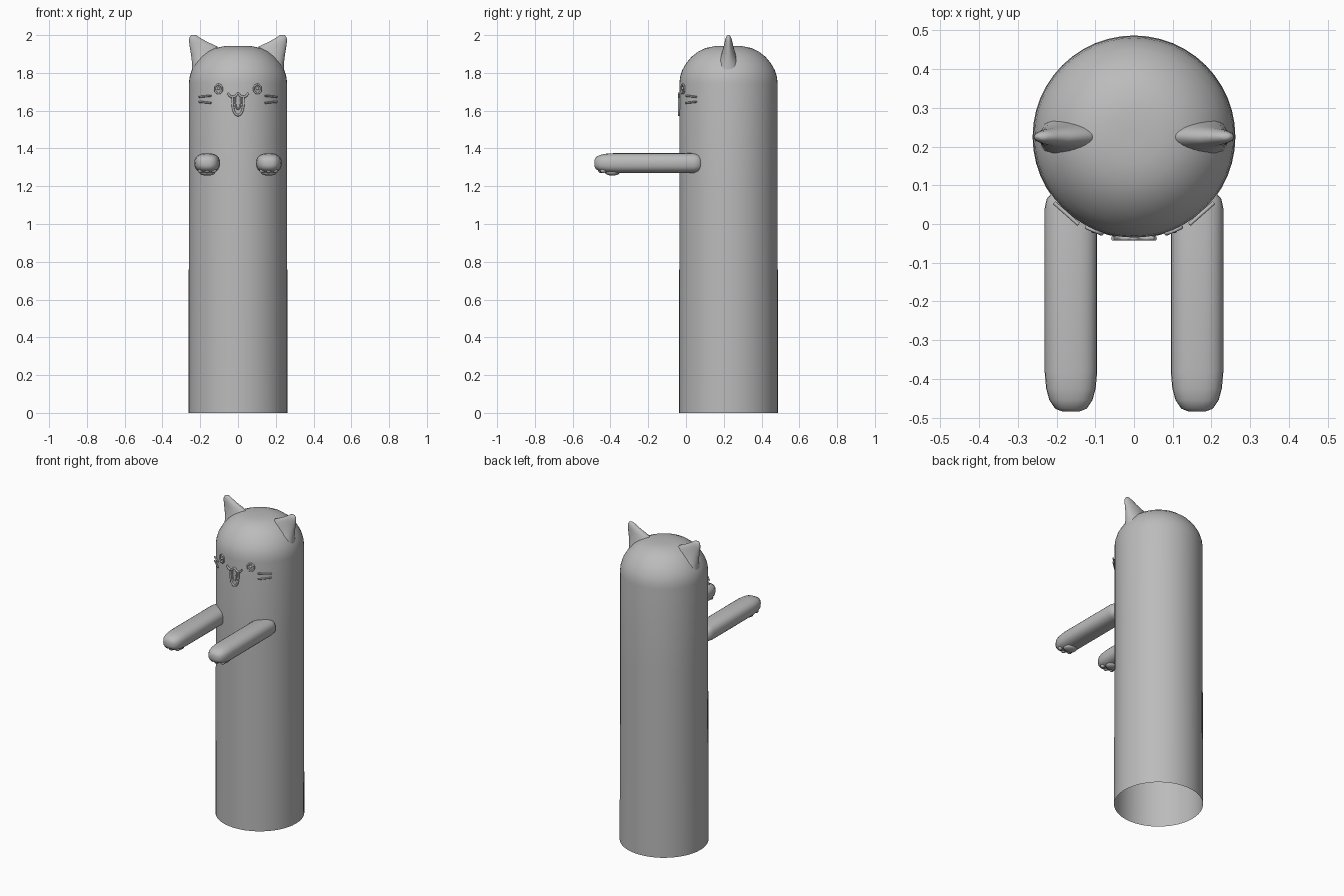
import bpy, bmesh
from math import sin, cos, pi, copysign, radians, sqrt
from mathutils import Vector, Matrix

cube = bpy.data.objects.get("Cube")
if cube:
    bpy.data.objects.remove(cube)

grey = bpy.data.materials.new("soft grey")
grey.use_nodes = True
grey.diffuse_color = (0.5, 0.5, 0.5, 1)
grey.node_tree.nodes["Principled BSDF"].inputs["Base Color"].default_value = (0.5, 0.5, 0.5, 1)

AXIS_Y, RADIUS = 0.225, 0.26


def finish(name, bm):
    bmesh.ops.recalc_face_normals(bm, faces=bm.faces)
    mesh = bpy.data.meshes.new(name)
    bm.to_mesh(mesh)
    bm.free()
    mesh.materials.append(grey)
    ob = bpy.data.objects.new(name, mesh)
    bpy.context.collection.objects.link(ob)
    bpy.ops.object.select_all(action='DESELECT')
    ob.select_set(True)
    bpy.context.view_layer.objects.active = ob
    bpy.ops.object.shade_smooth_by_angle(angle=radians(60))


def loft(name, rings, sides, place, power=2.0, cap_start=True):
    """Join superellipse rings (centre, half_a, half_b, height), set in space by place."""
    bm = bmesh.new()
    rows = []
    for centre, half_a, half_b, h in rings:
        row = []
        for i in range(sides):
            c, s = cos(2 * pi * i / sides), sin(2 * pi * i / sides)
            a = centre + half_a * copysign(abs(c) ** (2 / power), c)
            b = half_b * copysign(abs(s) ** (2 / power), s)
            row.append(bm.verts.new(place(a, b, h)))
        rows.append(row)
    for low, high in zip(rows, rows[1:]):
        for i in range(sides):
            j = (i + 1) % sides
            bm.faces.new((low[i], low[j], high[j], high[i]))
    bm.faces.new(rows[-1])
    if cap_start:
        bm.faces.new(rows[0])
    finish(name, bm)


def tube(name, points, radius, closed=False, matrix=Matrix()):
    """Round line through a few points, turned into a mesh."""
    curve = bpy.data.curves.new(name, 'CURVE')
    curve.dimensions = '3D'
    curve.bevel_depth, curve.bevel_resolution = radius, 2
    curve.resolution_u, curve.use_fill_caps = 6, True
    spline = curve.splines.new('BEZIER')
    spline.bezier_points.add(len(points) - 1)
    spline.use_cyclic_u = closed
    for bp, p in zip(spline.bezier_points, points):
        bp.co = matrix @ Vector(p)
        bp.handle_left_type = bp.handle_right_type = 'AUTO'
    temp = bpy.data.objects.new(name, curve)
    bpy.context.collection.objects.link(temp)
    bpy.context.view_layer.update()
    evaluated = temp.evaluated_get(bpy.context.evaluated_depsgraph_get())
    bm = bmesh.new()
    bm.from_mesh(evaluated.to_mesh())
    evaluated.to_mesh_clear()
    bpy.data.objects.remove(temp)
    bpy.data.curves.remove(curve)
    finish(name, bm)


def blob(name, centre, size):
    bm = bmesh.new()
    bmesh.ops.create_uvsphere(bm, u_segments=16, v_segments=10, radius=1)
    bmesh.ops.transform(bm, matrix=Matrix.Translation(centre) @ Matrix.Diagonal((*size, 1)), verts=bm.verts)
    finish(name, bm)


def on_skin(x, lift):
    """Frame on the front of the body at x: local y points inward."""
    y = AXIS_Y - sqrt(RADIUS ** 2 - x ** 2)
    out = Vector((x, y - AXIS_Y, 0)).normalized()
    side = Vector((-out.y, out.x, 0))
    rot = Matrix((side, -out, Vector((0, 0, 1)))).transposed().to_4x4()
    return Matrix.Translation(Vector((x, y, 0)) + out * lift) @ rot


# Body: open tube with a domed head
profile = [(0.262, 0), (0.26, 1.2), (0.26, 1.745), (0.256, 1.78), (0.245, 1.815), (0.225, 1.85),
           (0.196, 1.885), (0.16, 1.913), (0.12, 1.932), (0.07, 1.942), (0.02, 1.943)]
loft("body", [(0, r, r, z) for r, z in profile], 48,
     lambda a, b, h: (a, AXIS_Y + b, h), cap_start=False)

# Ears: inner edge, outer edge, half thickness, height
ear = [(0.14, 0.243, 0.075, 1.80), (0.105, 0.243, 0.052, 1.85), (0.085, 0.249, 0.037, 1.90),
       (0.11, 0.256, 0.026, 1.94), (0.165, 0.259, 0.02, 1.965), (0.2, 0.258, 0.015, 1.985),
       (0.22, 0.25, 0.008, 1.998), (0.23, 0.242, 0.003, 2.0)]
# Arms: scale of the cross-section along the length
arm = [(0.3, -0.485), (0.6, -0.477), (0.82, -0.455), (0.94, -0.425), (1, -0.38),
       (1, 0.04), (0.92, 0.065), (0.7, 0.082), (0.35, 0.09)]

for label, s in (("left", 1), ("right", -1)):
    loft(label + "_ear", [((i + o) / 2, (o - i) / 2, t, z) for i, o, t, z in ear], 24,
         lambda a, b, h: (s * a, AXIS_Y + b, h))
    loft(label + "_arm", [(0, 0.068 * k, 0.053 * k, y) for k, y in arm], 24,
         lambda a, b, h: (s * 0.163 + a, h, 1.322 + b), power=2.5)

    # Paw pads under the hand
    blob(label + "_palm_pad", (s * 0.163, -0.39, 1.272), (0.042, 0.038, 0.016))
    for t in (-1, 0, 1):
        blob(label + "_toe_pad", (s * 0.163 + t * 0.035, -0.45 + abs(t) * 0.012, 1.282), (0.014, 0.016, 0.012))

    # Eye ring with a small pupil
    frame = on_skin(s * 0.102, 0.003)
    ring = [(0.021 * cos(k * pi / 4), 0, 1.715 + 0.023 * sin(k * pi / 4)) for k in range(8)]
    tube(label + "_eye_ring", ring, 0.005, True, frame)
    blob(label + "_pupil", frame @ Vector((0, 0, 1.718)), (0.009, 0.007, 0.009))

    # Two whiskers
    frame = on_skin(s * 0.172, 0.004)
    for z, tilt in ((1.676, -0.003), (1.644, 0.003)):
        tube(label + "_whisker", [(-0.042, 0, z - s * tilt), (0.042, 0, z + s * tilt)], 0.005, matrix=frame)

# Muzzle line and hanging tongue
lip = [(-0.055, 1.692), (-0.035, 1.674), (-0.015, 1.677), (0, 1.69),
       (0.015, 1.677), (0.035, 1.674), (0.055, 1.692)]
tube("muzzle_line", [(x, -0.037, z) for x, z in lip], 0.006)
outline = [(-0.03, 1.672), (-0.027, 1.62), (-0.015, 1.585), (0, 1.576),
           (0.015, 1.585), (0.027, 1.62), (0.03, 1.672)]
tube("mouth_outline", [(x, -0.037, z) for x, z in outline], 0.006)
tube("tongue", [(x * 0.5, -0.037, 1.672 + (z - 1.672) * 0.66) for x, z in outline], 0.004)
bm = bmesh.new()
bm.faces.new([bm.verts.new((x, -0.036, z)) for x, z in outline])
finish("mouth_plate", bm)
